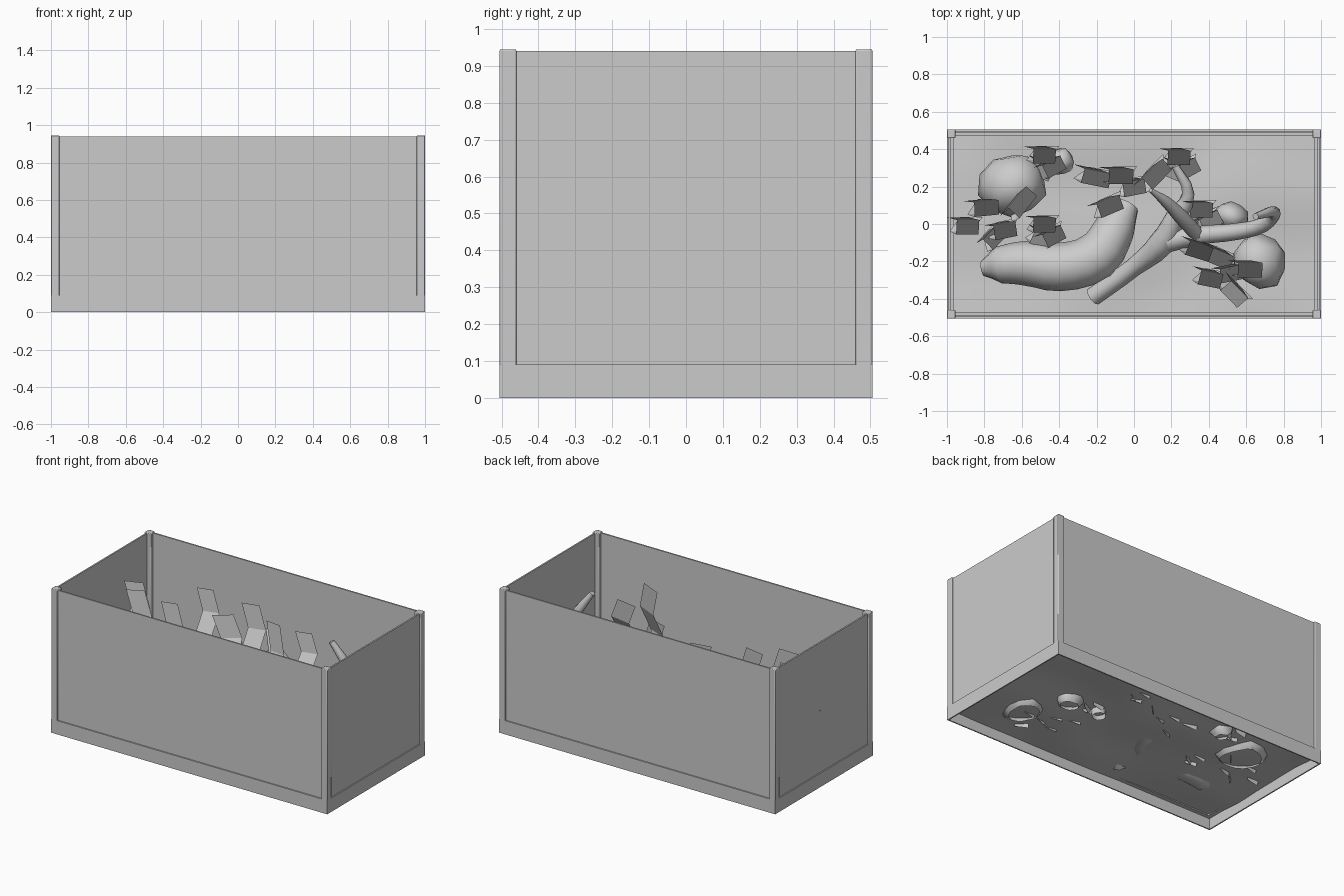
import bpy, bmesh, math
from mathutils import Vector, noise

if "Cube" in bpy.data.objects:
    bpy.data.objects.remove(bpy.data.objects["Cube"])

grey = bpy.data.materials.new("plain_grey")
grey.use_nodes = True
COLOUR = (0.6, 0.6, 0.6, 1)
grey.diffuse_color = COLOUR
grey.node_tree.nodes["Principled BSDF"].inputs["Base Color"].default_value = COLOUR


def finish(name, bm, smooth=None):
    mesh = bpy.data.meshes.new(name)
    bm.to_mesh(mesh)
    bm.free()
    obj = bpy.data.objects.new(name, mesh)
    bpy.context.collection.objects.link(obj)
    mesh.materials.append(grey)
    if smooth:
        bpy.ops.object.select_all(action="DESELECT")
        obj.select_set(True)
        bpy.context.view_layer.objects.active = obj
        bpy.ops.object.shade_smooth_by_angle(angle=math.radians(smooth))
    return obj


def box(name, lo, hi, bevel=0):
    bm = bmesh.new()
    bmesh.ops.create_cube(bm, size=1)
    for v in bm.verts:
        v.co = [(a + b) / 2 + c * (b - a) for a, b, c in zip(lo, hi, v.co)]
    obj = finish(name, bm, 40)
    if bevel:
        mod = obj.modifiers.new("rounded edges", "BEVEL")
        mod.width, mod.segments = bevel, 2
    return obj


# Tank: thin base rails with an inner ledge, corner posts and thin glass panes
X, Y, POST, RAIL, TOP = 1.0, 0.505, 0.045, 0.09, 0.945
PARTS = (("base_rail", 0, 0.008, 0, RAIL), ("base_ledge", 0.004, 0.035, 0.07, RAIL),
         ("pane", 0.008, 0.018, 0.07, 0.94))
for part, outer, inner, z0, z1 in PARTS:
    for s, sides in ((-1, ("right", "front")), (1, ("left", "back"))):
        x0, x1 = sorted((s * (X - outer), s * (X - inner)))
        box(f"{sides[0]}_{part}", (x0, -Y + outer, z0), (x1, Y - outer, z1))
        y0, y1 = sorted((s * (Y - outer), s * (Y - inner)))
        box(f"{sides[1]}_{part}", (-X + outer, y0, z0), (X - outer, y1, z1))
for s, side in ((-1, "front"), (1, "back")):
    for t, end in ((-1, "right"), (1, "left")):
        x0, x1 = sorted((t * X, t * (X - POST)))
        y0, y1 = sorted((s * Y, s * (Y - POST)))
        box(f"{side}_{end}_post", (x0, y0, 0.07), (x1, y1, TOP), 0.004)

# Gently rolling sand sheet
bm = bmesh.new()
bmesh.ops.create_grid(bm, x_segments=24, y_segments=12, size=1)
for v in bm.verts:
    v.co.x *= X - 0.01
    v.co.y *= Y - 0.01
    v.co.z = 0.065 + 0.025 * noise.noise(Vector((v.co.x * 2, v.co.y * 3, 2)))
finish("sand", bm, 60)


def open_below(bm, height):
    bmesh.ops.bisect_plane(bm, geom=bm.verts[:] + bm.edges[:] + bm.faces[:],
                           plane_co=(0, 0, height), plane_no=(0, 0, 1), clear_inner=True)


# Rocks: lumpy low-poly shells, open underneath
def rock(name, centre, size, detail=2):
    bm = bmesh.new()
    bmesh.ops.create_icosphere(bm, subdivisions=detail, radius=1)
    for v in bm.verts:
        k = 1 + 0.22 * noise.noise(v.co * 1.3 + Vector(centre) * 9)
        v.co = Vector(centre) + Vector([c * d * k for c, d in zip(v.co, size)])
    open_below(bm, 0.03)
    finish(name, bm, 50)


rock("large_rock", (-0.65, 0.21, 0.16), (0.18, 0.17, 0.2))
rock("small_back_rock", (-0.39, 0.33, 0.1), (0.08, 0.08, 0.09), 1)
rock("left_rock", (0.67, -0.2, 0.16), (0.15, 0.15, 0.18))
rock("small_left_rock", (0.52, 0.04, 0.11), (0.09, 0.08, 0.11))


# Tapered tubes swept along points for the log and driftwood
def tube(name, points, radii, sides=8):
    curve = bpy.data.curves.new(name, "CURVE")
    curve.dimensions = "3D"
    curve.bevel_depth, curve.bevel_resolution = 1, sides // 2 - 2
    curve.resolution_u, curve.use_fill_caps = 3, True
    spline = curve.splines.new("BEZIER")
    spline.bezier_points.add(len(points) - 1)
    for p, co, r in zip(spline.bezier_points, points, radii):
        p.co, p.radius = co, r
        p.handle_left_type = p.handle_right_type = "AUTO"
    obj = bpy.data.objects.new(name, curve)
    bpy.context.collection.objects.link(obj)
    bm = bmesh.new()
    bm.from_mesh(obj.to_mesh())
    bpy.data.objects.remove(obj)
    open_below(bm, 0.02)
    finish(name, bm, 50)


tube("curved_log",
     [(-0.81, -0.24, 0.12), (-0.72, -0.22, 0.14), (-0.58, -0.21, 0.17), (-0.4, -0.23, 0.2),
      (-0.2, -0.17, 0.2), (-0.1, -0.02, 0.17), (-0.03, 0.1, 0.13)],
     [0.04, 0.1, 0.12, 0.13, 0.13, 0.11, 0.06], 10)
tube("driftwood_trunk",
     [(-0.22, -0.39, 0.1), (0, -0.23, 0.2), (0.15, -0.1, 0.3), (0.22, 0.03, 0.36),
      (0.29, 0.16, 0.42), (0.22, 0.31, 0.46)],
     [0.05, 0.05, 0.07, 0.055, 0.035, 0.02])
tube("driftwood_left_branch",
     [(0.15, -0.1, 0.3), (0.35, -0.06, 0.38), (0.55, -0.04, 0.46),
      (0.7, 0.0, 0.55), (0.75, 0.06, 0.64), (0.65, 0.04, 0.83)],
     [0.06, 0.05, 0.045, 0.04, 0.035, 0.018])
tube("driftwood_upper_branch",
     [(0.36, -0.08, 0.36), (0.25, 0.04, 0.52), (0.17, 0.12, 0.62), (0.09, 0.18, 0.71)],
     [0.04, 0.04, 0.03, 0.012])
tube("driftwood_root", [(0.33, 0.08, 0), (0.28, 0, 0.2), (0.18, -0.06, 0.32)],
     [0.04, 0.06, 0.05])


# Plants: flat, nearly upright ribbons that wave forward and back
def leaf(bm, x, y, top, width, facing):
    side = Vector((math.cos(facing), math.sin(facing), 0))
    ahead = Vector((-side.y, side.x, 0))
    rows = []
    for i in range(6):
        t = i / 5
        mid = Vector((x, y, 0.04 + (top - 0.04) * t))
        mid += side * width * (0.25 * math.sin(i * 2.2) - 0.15 * t)
        mid += ahead * 0.055 * math.sin(i * 1.6 + 0.5)
        half = side * width * (0.5 if i else 0.3)
        rows.append([bm.verts.new(mid - half),
                     bm.verts.new(mid + half + Vector((0, 0, 0.015)))])
    for a, b in zip(rows, rows[1:]):
        bm.faces.new((a[0], a[1], b[1], b[0]))


def plant(name, leaves):
    bm = bmesh.new()
    for spec in leaves:
        leaf(bm, *spec)
    finish(name, bm)


# One small plant repeated in four places
for name, x, y, top in (("back_right", -0.48, 0.37, 0.71), ("middle_right", -0.48, 0, 0.76),
                        ("back_left", 0.24, 0.36, 0.62), ("middle_left", 0.36, 0.08, 0.5)):
    plant(name + "_small_plant",
          [(x, y, top, 0.12, 0), (x + 0.05, y - 0.06, top * 0.6, 0.11, 0.5),
           (x - 0.01, y - 0.08, top * 0.45, 0.11, -0.4)])

# Larger plants: x, y, height, width and facing of each leaf
plant("right_plant",
      [(-0.79, 0.09, 0.78, 0.13, 0.1), (-0.6, 0.12, 0.5, 0.15, 0.9),
       (-0.89, -0.01, 0.5, 0.12, 0), (-0.69, -0.03, 0.8, 0.12, 0.2),
       (-0.75, -0.07, 0.4, 0.1, 0.8)])
plant("back_plant",
      [(-0.07, 0.26, 0.76, 0.13, 0), (-0.2, 0.25, 0.5, 0.15, -0.2),
       (0.12, 0.27, 0.52, 0.15, 0.8), (-0.13, 0.1, 0.74, 0.13, 0.4),
       (0, 0.2, 0.4, 0.12, 0.2)])
plant("left_plant",
      [(0.35, -0.14, 0.9, 0.13, -0.3), (0.46, -0.18, 0.55, 0.14, -0.4),
       (0.62, -0.24, 0.69, 0.13, 0), (0.54, -0.37, 0.4, 0.13, -0.8),
       (0.41, -0.29, 0.6, 0.12, -0.2), (0.52, -0.26, 0.45, 0.12, 0.2)])
